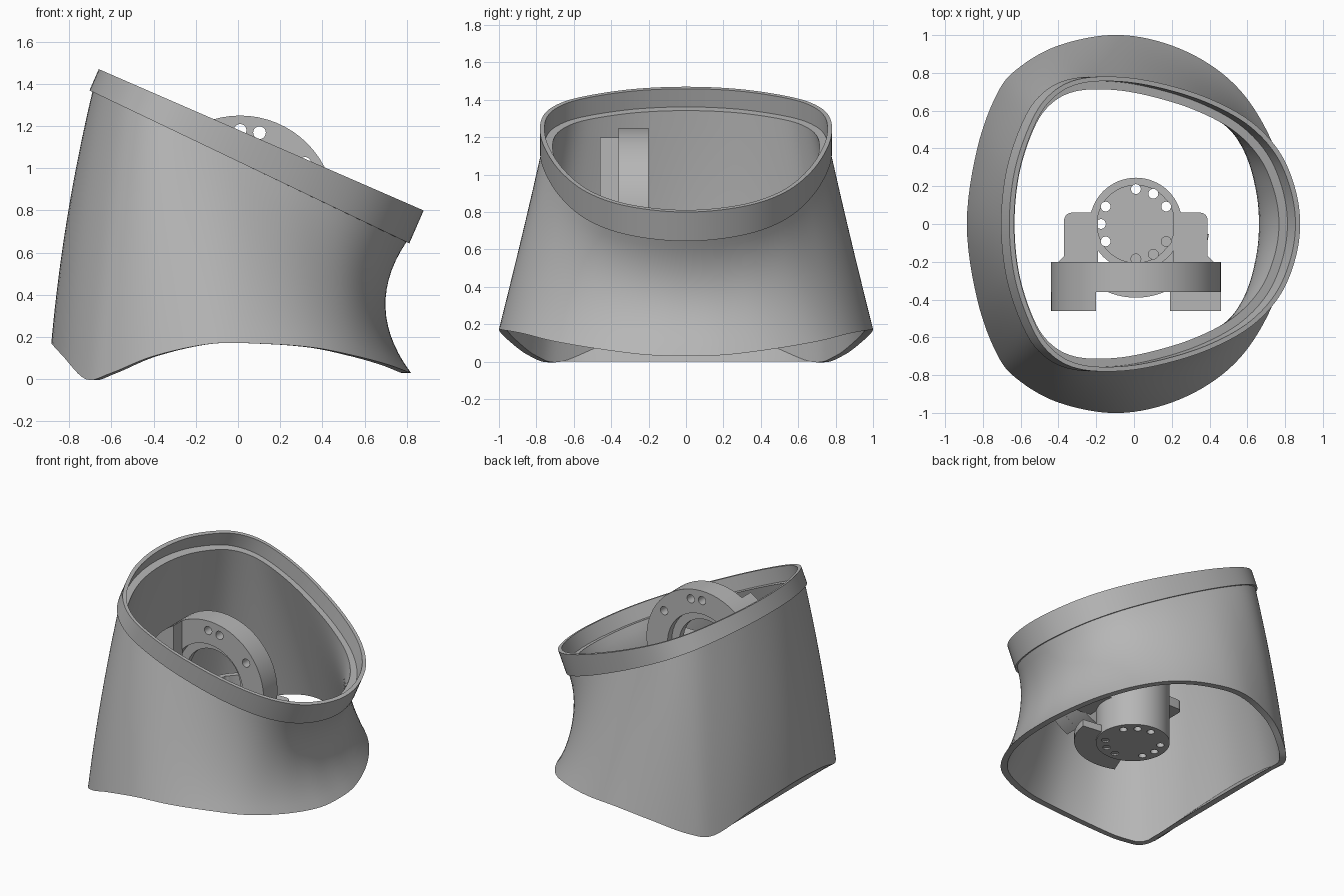
import bpy, bmesh, math
from mathutils import Vector

if "Cube" in bpy.data.objects:
    bpy.data.objects.remove(bpy.data.objects["Cube"])

grey = bpy.data.materials.new("plain_grey")
grey.use_nodes = True
colour = (0.47, 0.47, 0.47, 1)
grey.diffuse_color = colour
grey.node_tree.nodes["Principled BSDF"].inputs["Base Color"].default_value = colour


def finish(name, bm):
    bmesh.ops.recalc_face_normals(bm, faces=bm.faces)
    mesh = bpy.data.meshes.new(name)
    bm.to_mesh(mesh)
    bm.free()
    mesh.materials.append(grey)
    obj = bpy.data.objects.new(name, mesh)
    bpy.context.collection.objects.link(obj)
    return obj


def activate(obj):
    bpy.ops.object.select_all(action='DESELECT')
    obj.select_set(True)
    bpy.context.view_layer.objects.active = obj


def smooth(obj):
    activate(obj)
    bpy.ops.object.shade_smooth_by_angle(angle=math.radians(32))


def prism(name, outline, axis, lo, hi):
    """Extrude a 2D outline along z, or along y when the outline is in x, z."""
    bm = bmesh.new()
    place = (lambda a, b, d: (a, b, d)) if axis == 'z' else (lambda a, b, d: (a, d, b))
    low = [bm.verts.new(place(a, b, lo)) for a, b in outline]
    high = [bm.verts.new(place(a, b, hi)) for a, b in outline]
    bm.faces.new(low)
    bm.faces.new(high)
    n = len(low)
    for i in range(n):
        j = (i + 1) % n
        bm.faces.new((low[i], low[j], high[j], high[i]))
    return finish(name, bm)


def arc(cx, cy, r, a0=0, a1=360, n=64):
    last = n if a1 - a0 == 360 else n - 1
    angles = [math.radians(a0 + (a1 - a0) * i / last) for i in range(n)]
    return [(cx + r * math.cos(a), cy + r * math.sin(a)) for a in angles]


def cut(obj, outline, axis, lo, hi):
    cutter = prism("cutter", outline, axis, lo, hi)
    mod = obj.modifiers.new("cut", 'BOOLEAN')
    mod.operation, mod.solver, mod.object = 'DIFFERENCE', 'EXACT', cutter
    activate(obj)
    bpy.ops.object.modifier_apply(modifier=mod.name)
    bpy.data.objects.remove(cutter)


# Shell: half outlines of the lower edge and of the tilted rim, mirrored in y
lower = [(.82, 0, .03), (.80, .22, .037), (.71, .48, .07), (.56, .71, .11),
         (.36, .87, .15), (.12, .97, .168), (-.13, 1, .168), (-.4, .945, .11),
         (-.6, .835, .03), (-.72, .70, 0), (-.83, .4, .11), (-.885, 0, .17)]
rim = [(.88, 0), (.85, .2), (.765, .39), (.61, .55), (.38, .672), (.12, .75),
       (-.1, .78), (-.3, .765), (-.44, .69), (-.54, .55), (-.63, .29), (-.66, 0)]
rim = [(x, y, 1.47 - .435 * (x + .66)) for x, y in rim]


def closed_curve(half, steps=6):
    pts = [Vector(p) for p in half]
    pts += [Vector((p.x, -p.y, p.z)) for p in pts[-2:0:-1]]
    n, out = len(pts), []
    for i in range(n):
        a, b, c, d = (pts[(i + k) % n] for k in (-1, 0, 1, 2))
        for s in range(steps):
            t = s / steps
            out.append(.5 * (2 * b + (c - a) * t + (2 * a - 5 * b + 4 * c - d) * t * t
                             + (3 * b - a - 3 * c + d) * t ** 3))
    return out


normal = Vector((.4, 0, .917))
slope = Vector((0, 0, -.435))


def section(base, top, rows=14):
    """Closed wall cross-section through the chin, the shell and its rim band."""
    out = Vector((base.x + .03, base.y, 0)).normalized()
    side = Vector((top.x - .05, top.y, 0)).normalized()

    def rim_point(inset, depth):
        return top - side * inset - slope * (side.x * inset) - normal * depth

    bulge = -.11 * max(0, out.x) ** 1.5 + .022 * max(0, -out.x)

    def wall(start, end):
        return [start.lerp(end, t) + out * (bulge * 4 * t * (1 - t))
                for t in (i / rows for i in range(rows + 1))]

    height = .11 + .06 * (top.x + .66) / 1.54
    outer = wall(base, rim_point(.014, height))
    inner = wall(base - out * .045, rim_point(.07, .106))
    band = [rim_point(*p) for p in ((0, height), (0, 0), (.025, 0), (.025, .106))]
    # The sloping chin turns under the shell along its flat side
    drop = max(0, -.72 - base.x)
    chin = base + Vector((drop, 0, -base.z if drop else 0))
    return [chin] + outer + band + inner[::-1] + [chin - out * .045]


bm = bmesh.new()
columns = [[bm.verts.new(p) for p in section(b, t)]
           for b, t in zip(closed_curve(lower), closed_curve(rim))]
for i, col in enumerate(columns):
    nxt = columns[(i + 1) % len(columns)]
    for k in range(len(col)):
        m = (k + 1) % len(col)
        bm.faces.new((col[k], nxt[k], nxt[m], col[m]))
bmesh.ops.remove_doubles(bm, verts=bm.verts, dist=.0005)
smooth(finish("shell", bm))

# Upright mounting ring with bolt holes and a recessed web
CX, CZ, R = .01, .80, .45
ring = prism("mounting_ring", arc(CX, CZ, R), 'y', -.36, -.2)
cut(ring, arc(CX, CZ, .28), 'y', -.5, 0)
for angle in (36, 76, 90, 135, 225, 270, 315):
    a = math.radians(angle)
    hole = arc(CX + .38 * math.cos(a), CZ + .38 * math.sin(a), .03, n=20)
    cut(ring, hole, 'y', -.5, 0)
smooth(ring)
web = prism("ring_web", arc(CX, CZ, .285), 'y', -.30, -.25)
cut(web, arc(CX, CZ, .22), 'y', -.5, 0)
smooth(web)

# Feet on the front of the ring
smooth(prism("right_foot", arc(CX, CZ, R, 118, 242, 28), 'y', -.46, -.355))
smooth(prism("left_foot", arc(CX, CZ, R, -66, 0, 20) + [(.19, .8)], 'y', -.46, -.355))

# Drum with a bolted floor, below the ring
drum = prism("drum", arc(CX, 0, .245), 'z', .19, .62)
cut(drum, arc(CX, 0, .205), 'z', .26, .8)
for angle in (30, 60, 90, 150, 180, 210, 270, 300, 330):
    a = math.radians(angle)
    hole = arc(CX + .185 * math.cos(a), .185 * math.sin(a), .026, n=20)
    cut(drum, hole, 'z', 0, .8)
smooth(drum)

# Flange sector reaching out beside the drum floor
smooth(prism("drum_flange", [(CX, 0)] + arc(CX, 0, .39, -112, -8, 30), 'z', .2, .25))

# Rounded side brackets joining the drum to the ring
for name, s, bottom in (("left_bracket", 1, .42), ("right_bracket", -1, .55)):
    corner = arc(.34, .02, .04, 0, 90, 8)
    outline = [(.2, -.21), (.42, -.21), (.38, -.17)] + corner + [(.24, .06), (.2, .12)]
    smooth(prism(name, [(CX + s * x, y) for x, y in outline], 'z', bottom, .62))
